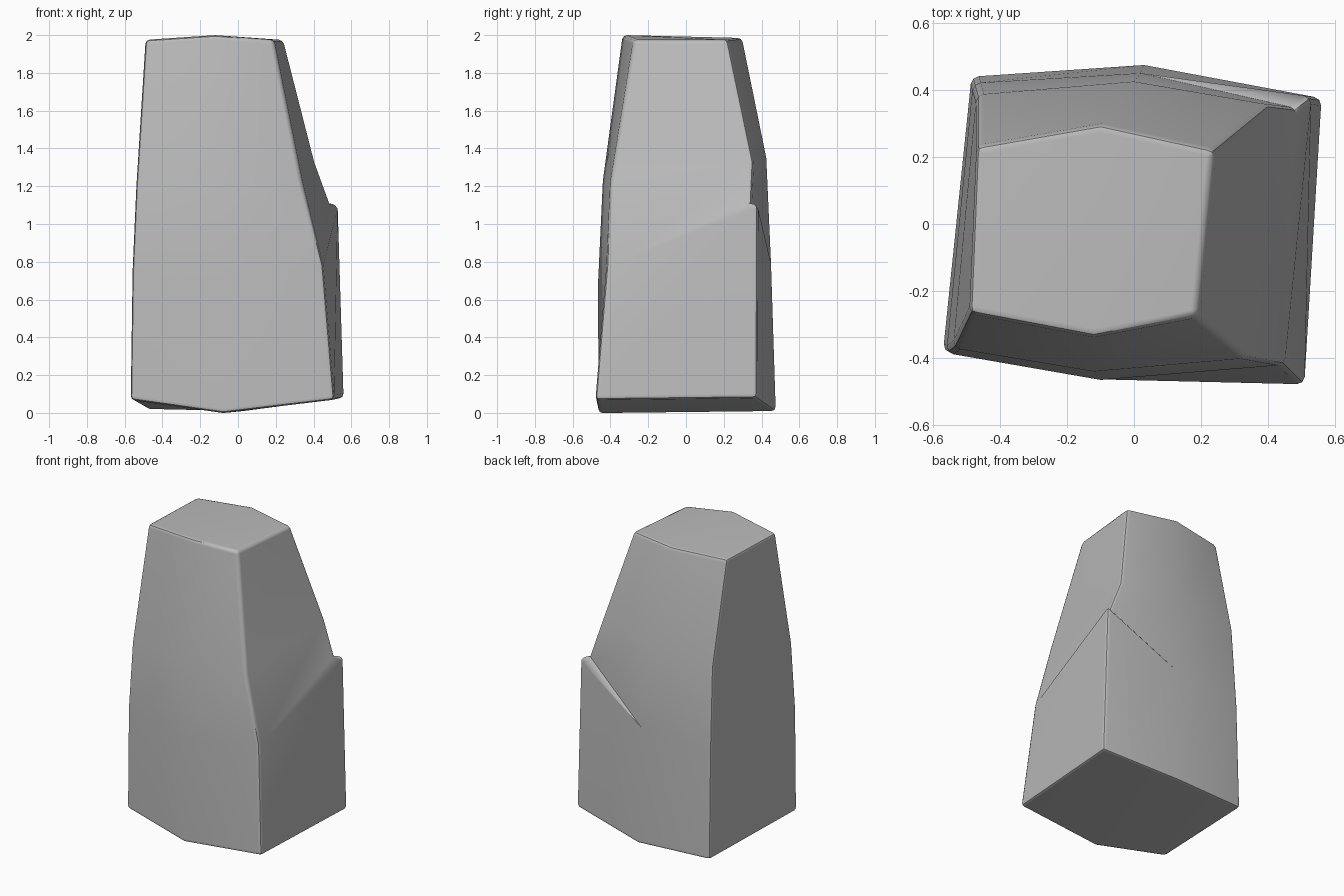
import bpy
import bmesh
import math

cube = bpy.data.objects.get("Cube")
if cube:
    bpy.data.objects.remove(cube, do_unlink=True)

# Stone colour
stone = bpy.data.materials.new("grey_stone")
stone.use_nodes = True
grey = (0.5, 0.5, 0.5, 1)
stone.diffuse_color = grey
stone.node_tree.nodes["Principled BSDF"].inputs["Base Color"].default_value = grey

# Corner columns of the boulder, each running from the ground to the crown
columns = {
    "front_left": [(-.57, -.38, .07), (-.56, -.385, .75), (-.54, -.37, 1.2), (-.49, -.265, 1.975)],
    "front_middle": [(-.08, -.465, 0), (-.1, -.465, .7), (-.12, -.44, 1.23), (-.12, -.335, 2)],
    "front_right": [(.51, -.48, .07), (.45, -.42, .78), (.34, -.4, 1.22), (.19, -.275, 1.975)],
    "back_right": [(.56, .375, .08), (.53, .38, 1.09), (.405, .355, 1.33), (.24, .22, 1.975)],
    "back_middle": [(.03, .475, .01), (.02, .45, .79), (0, .425, 1.35), (-.1, .295, 1.985)],
    "back_left": [(-.485, .44, .02), (-.48, .42, .75), (-.47, .385, 1.3), (-.47, .23, 1.975)],
}
bm = bmesh.new()
verts = {name: [bm.verts.new(p) for p in path] for name, path in columns.items()}
names = list(columns)

# The chipped ledge steps inward just above its lip
lip = verts["back_right"][1]
inner = bm.verts.new((.485, .345, 1.115))


def lower_vert(name, level):
    """Start of a side panel: above the ledge it begins at the inner step."""
    return inner if name == "back_right" and level == 1 else verts[name][level]


# Side panels
for i, a in enumerate(names):
    b = names[(i + 1) % len(names)]
    for level in range(3):
        bm.faces.new((lower_vert(a, level), lower_vert(b, level),
                      verts[b][level + 1], verts[a][level + 1]))

# Ledge shelves tapering away to the neighbouring columns
bm.faces.new((verts["front_right"][1], lip, inner))
bm.faces.new((lip, verts["back_middle"][1], inner))

# Crown and base, each folded along the middle ridge
fl, fm, fr, br, bk, bl = (verts[n] for n in names)
for level in (0, 3):
    for ring in ((fl, fm, bk, bl), (fm, fr, br, bk)):
        bm.faces.new([column[level] for column in ring])
bmesh.ops.recalc_face_normals(bm, faces=bm.faces[:])

# Round the worn corners, leaving the ledge crisp
ledge = {lip, inner, verts["front_right"][1], verts["back_middle"][1]}
worn = [e for e in bm.edges
        if e.calc_face_angle(0) > math.radians(28) and not ledge.issuperset(e.verts)]
bmesh.ops.bevel(bm, geom=worn, offset=0.022, offset_type='OFFSET', segments=2,
                profile=0.5, affect='EDGES', clamp_overlap=False)

mesh = bpy.data.meshes.new("boulder")
bm.to_mesh(mesh)
bm.free()
mesh.materials.append(stone)
boulder = bpy.data.objects.new("boulder", mesh)
bpy.context.collection.objects.link(boulder)

# Smooth shading with flat broad faces
bpy.ops.object.select_all(action='DESELECT')
boulder.select_set(True)
bpy.context.view_layer.objects.active = boulder
bpy.ops.object.shade_smooth_by_angle(angle=math.radians(35))
weighted = boulder.modifiers.new("even_shading", 'WEIGHTED_NORMAL')
weighted.keep_sharp = True
